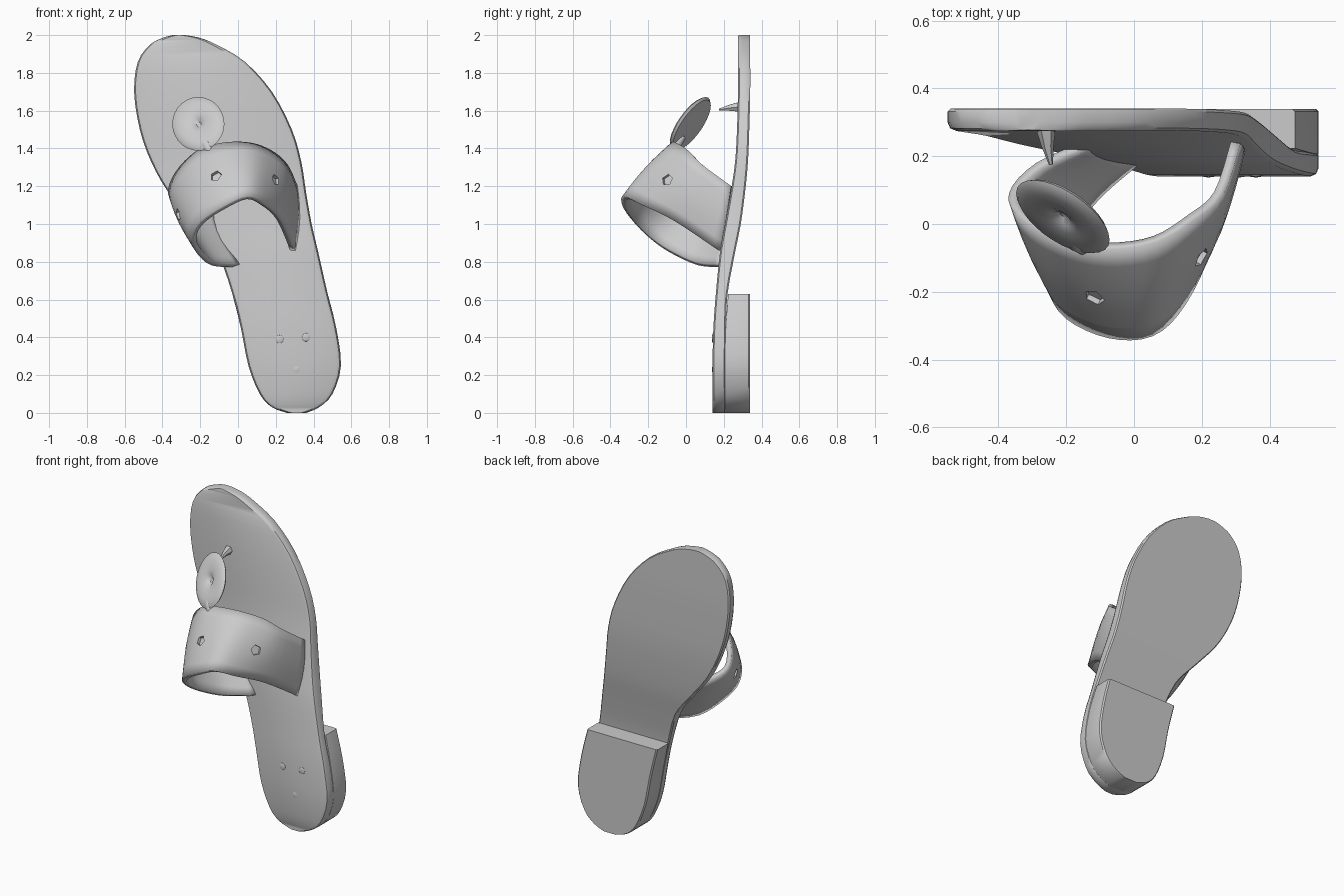
import bpy, bmesh, math
from mathutils import Vector

if "Cube" in bpy.data.objects:
    bpy.data.objects.remove(bpy.data.objects["Cube"])


def finish(name, verts, faces, angle=40):
    """Make a smooth-shaded object with consistent normals."""
    me = bpy.data.meshes.new(name)
    me.from_pydata([tuple(v) for v in verts], [], faces)
    bm = bmesh.new()
    bm.from_mesh(me)
    bmesh.ops.recalc_face_normals(bm, faces=bm.faces)
    bm.to_mesh(me)
    bm.free()
    ob = bpy.data.objects.new(name, me)
    bpy.context.collection.objects.link(ob)
    bpy.ops.object.select_all(action='DESELECT')
    ob.select_set(True)
    bpy.context.view_layer.objects.active = ob
    bpy.ops.object.shade_smooth_by_angle(angle=math.radians(angle))
    return ob


def spline(points, steps):
    """Catmull-Rom through points of any dimension."""
    pts = [points[0]] + list(points) + [points[-1]]
    out = []
    for i in range(1, len(pts) - 2):
        for s in range(steps):
            t = s / steps
            out.append(tuple(
                b + 0.5 * t * (c - a + t * (2*a - 5*b + 4*c - d + t * (3*(b - c) + d - a)))
                for a, b, c, d in zip(pts[i-1], pts[i], pts[i+1], pts[i+2])))
    return out + [tuple(points[-1])]


def skin(rings):
    """Join closed rings of equal size and cap both ends."""
    n = len(rings[0])
    faces = [(k*n + j, k*n + (j+1) % n, (k+1)*n + (j+1) % n, (k+1)*n + j)
             for k in range(len(rings) - 1) for j in range(n)]
    faces += [tuple(range(n)), tuple(range((len(rings)-1)*n, len(rings)*n))]
    return [v for r in rings for v in r], faces


def section(z, l, r, f, b, ef, eb):
    """Slab cross-section with rounded front and back corners."""
    c = [(l+eb, b), (l, b-eb), (l, f+ef), (l+.3*ef, f+.3*ef), (l+ef, f)]
    right = [(l + r - x, y) for x, y in reversed(c)]
    return [(x, y, z) for x, y in c + right]


# Sole: height, left, right, front y, back y
rows = [(0, .26, .36, .14, .21), (.03, .18, .43, .14, .21), (.10, .115, .50, .14, .21),
        (.25, .055, .545, .14, .21), (.45, .015, .52, .145, .212), (.63, -.03, .475, .158, .22),
        (.85, -.11, .425, .18, .26), (1.0, -.23, .39, .207, .29), (1.17, -.37, .36, .237, .313),
        (1.33, -.46, .335, .26, .328), (1.5, -.52, .285, .27, .335), (1.7, -.55, .18, .275, .34),
        (1.86, -.53, .035, .275, .34), (1.95, -.465, -.115, .275, .34),
        (1.985, -.40, -.20, .275, .34), (2.0, -.345, -.28, .278, .34)]
finish("sole", *skin([section(*p, .025, .008) for p in spline(rows, 3)]))

# Heel block with flat front wall
heel = [(z, l, r, f + .065, .34) for z, l, r, f, b in rows[:6]]
finish("heel", *skin([section(*p, .002, .008) for p in spline(heel, 3)]))

# Strap: band between a toe-side edge and a heel-side edge
upper = [(-.14, .23, 1.06), (-.28, .17, 1.10), (-.355, .09, 1.16), (-.32, .02, 1.27),
         (-.21, -.04, 1.38), (-.08, -.065, 1.42), (.06, -.045, 1.42), (.17, .02, 1.38),
         (.25, .09, 1.31), (.30, .24, 1.20)]
lower = [(0, .18, .78), (-.13, .06, .79), (-.21, -.09, .86), (-.235, -.19, .93),
         (-.19, -.27, 1.01), (-.07, -.325, 1.09), (.05, -.32, 1.14), (.14, -.23, 1.10),
         (.22, -.06, 1.02), (.29, .18, .86)]
across = 6
centre = Vector((-.03, .15, 1.08))
verts = []
for a, b in zip(spline(upper, 4), spline(lower, 4)):
    a, b = Vector(a), Vector(b)
    for k in range(across + 1):
        t = k / across
        p = a.lerp(b, t)
        out = p - centre
        out.z *= .5
        verts.append(p + out.normalized() * .018 * math.sin(math.pi * t))
w = across + 1
faces = [(i*w + k, i*w + k + 1, (i+1)*w + k + 1, (i+1)*w + k)
         for i in range(len(verts)//w - 1) for k in range(across)]
strap = finish("strap", verts, faces, 50)
solid = strap.modifiers.new("thickness", 'SOLIDIFY')
solid.thickness = .03
solid.offset = 0

# Five-sided dents punched in the strap
for i, row, k in ((0, 10, 3), (1, 19, 3), (2, 29, 3)):
    j = row * w + k
    p = verts[j]
    n = (verts[j+w] - verts[j-w]).cross(verts[j+1] - verts[j-1]).normalized()
    if n.dot(p - centre) < 0:
        n = -n
    bpy.ops.mesh.primitive_cylinder_add(vertices=5, radius=.032, depth=.04,
                                        location=p + n * .016,
                                        rotation=n.to_track_quat('Z', 'Y').to_euler())
    cutter = bpy.context.object
    cutter.name = f"dent_cutter_{i}"
    cutter.hide_render = True
    cutter.hide_viewport = True
    cut = strap.modifiers.new("dent", 'BOOLEAN')
    cut.operation = 'DIFFERENCE'
    cut.object = cutter

# Medallion: tilted oval disc with a dented centre
mid = Vector((-.21, .022, 1.53))
u, v = Vector((1, -.5, 0)), Vector((0, .58, 1))
n = Vector((-.5, -1, .58)).normalized()
profile = [(.012, -.008), (.026, .006), (.05, .016), (.10, .016), (.128, .01), (.138, 0),
           (.128, -.012), (.02, -.014)]
rings = [[mid + r * (u * math.cos(t) + v * 1.03 * math.sin(t)) + n * h
          for t in (2 * math.pi * s / 28 for s in range(28))] for r, h in profile]
finish("medallion", *skin(rings))


def rod(name, path, sides=10):
    """Round bar through (point, radius) stations."""
    axis = Vector(path[-1][0]) - Vector(path[0][0])
    q = axis.to_track_quat('Z', 'Y')
    rings = [[Vector(p) + q @ Vector((r * math.cos(t), r * math.sin(t), 0))
              for t in (2 * math.pi * s / sides for s in range(sides))] for p, r in path]
    finish(name, *skin(rings))


# Neck joining medallion and strap, and the pointed toe post stub
rod("medallion_neck", [((-.19, -.02, 1.46), .02), ((-.165, -.055, 1.415), .03),
                       ((-.14, -.075, 1.37), .022)])
rod("toe_post", [((-.26, .285, 1.62), .03), ((-.255, .23, 1.615), .018),
                 ((-.245, .175, 1.605), .006)], 6)

# Small nail heads in the heel bed
for i, (x, z) in enumerate(((.22, .39), (.36, .40), (.31, .23))):
    bpy.ops.mesh.primitive_uv_sphere_add(segments=10, ring_count=6, radius=.022,
                                         location=(x, .143, z))
    ob = bpy.context.object
    ob.name = f"heel_nail_{i}"
    ob.scale.y = .25
    bpy.ops.object.shade_smooth_by_angle(angle=math.radians(60))
